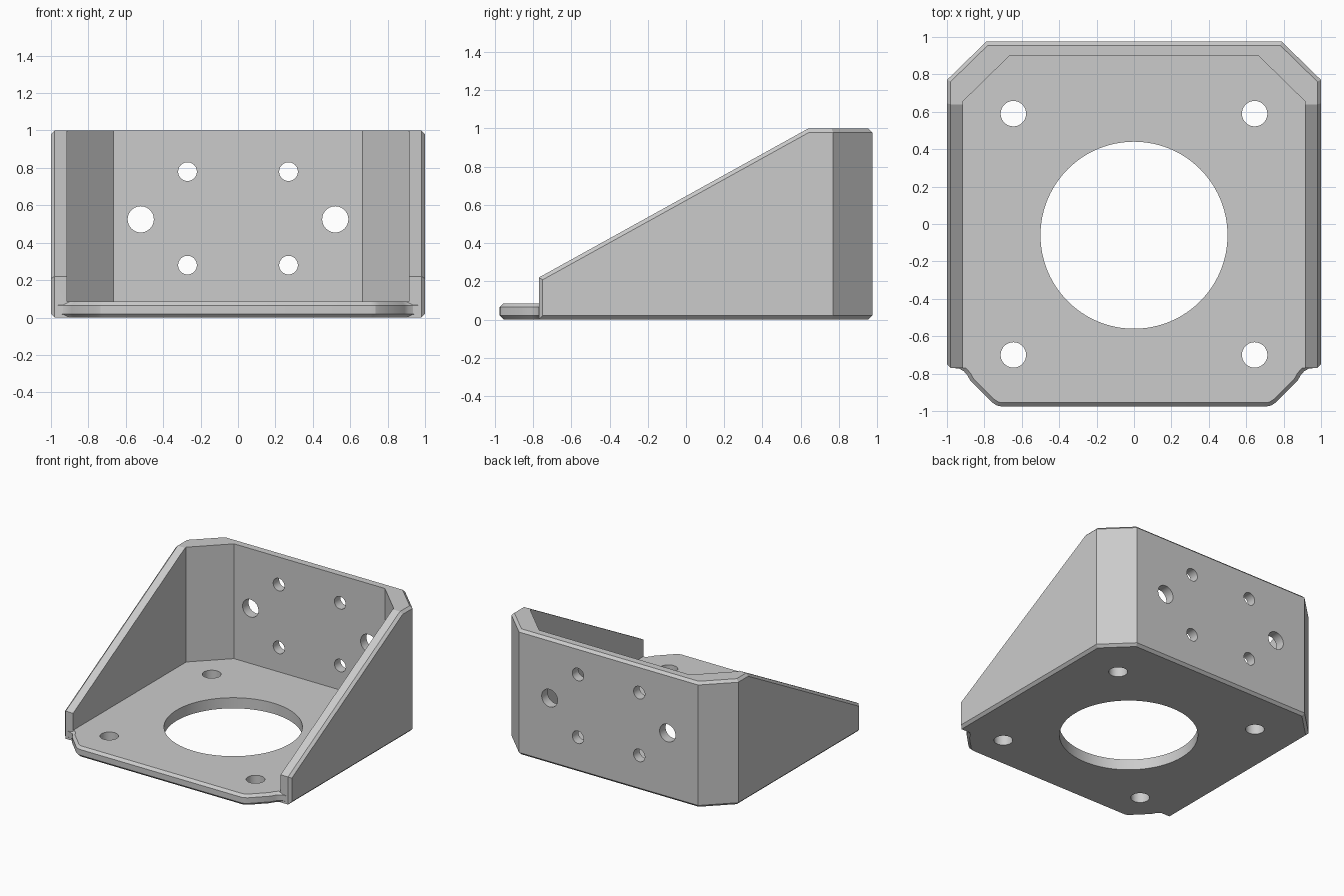
import bpy, bmesh, math
from mathutils import Vector

cube = bpy.data.objects.get("Cube")
if cube:
    bpy.data.objects.remove(cube, do_unlink=True)

FLOOR, EDGE, FRONT = 0.085, 0.02, -0.77

grey = bpy.data.materials.new("light grey")
grey.use_nodes = True
grey.diffuse_color = (0.6, 0.6, 0.6, 1)
grey.node_tree.nodes["Principled BSDF"].inputs["Base Color"].default_value = (0.6, 0.6, 0.6, 1)


def prism(half, z0, z1):
    """Solid from the right half of a symmetric outline, listed front to back."""
    bm = bmesh.new()
    outline = half + [(-x, y) for x, y in reversed(half)]
    face = bm.faces.new([bm.verts.new((x, y, z0)) for x, y in outline])
    ext = bmesh.ops.extrude_face_region(bm, geom=[face])
    bmesh.ops.translate(bm, vec=(0, 0, z1 - z0),
                        verts=[v for v in ext["geom"] if isinstance(v, bmesh.types.BMVert)])
    bmesh.ops.recalc_face_normals(bm, faces=bm.faces)
    return bm


def chamfer(bm, edges):
    bmesh.ops.bevel(bm, geom=edges, offset=EDGE, segments=1, affect='EDGES', profile=0.5)


def to_object(bm, name):
    bmesh.ops.recalc_face_normals(bm, faces=bm.faces)
    mesh = bpy.data.meshes.new(name)
    bm.to_mesh(mesh)
    bm.free()
    mesh.materials.append(grey)
    obj = bpy.data.objects.new(name, mesh)
    bpy.context.collection.objects.link(obj)
    return obj


def combine(target, other, operation):
    mod = target.modifiers.new(operation.lower(), 'BOOLEAN')
    mod.operation, mod.solver, mod.object = operation, 'EXACT', other
    bpy.context.view_layer.objects.active = target
    bpy.ops.object.modifier_apply(modifier=mod.name)
    bpy.data.objects.remove(other, do_unlink=True)


def drill(target, location, radius, along_y=False):
    bpy.ops.mesh.primitive_cylinder_add(
        vertices=96 if radius > 0.2 else 40, radius=radius, depth=0.4, location=location,
        rotation=(math.pi / 2 if along_y else 0, 0, 0))
    cutter = bpy.context.object
    cutter.name = "hole_cutter"
    cutter.data.materials.append(grey)
    combine(target, cutter, 'DIFFERENCE')


# Outer body with the sloping side walls
bm = prism([(1, FRONT), (1, 0.77), (0.79, 0.975)], 0, 1)
cut = bmesh.ops.bisect_plane(bm, geom=bm.verts[:] + bm.edges[:] + bm.faces[:],
                             plane_co=(0, FRONT, 0.22), plane_no=(0, -0.78, 1.41),
                             clear_outer=True)
bmesh.ops.holes_fill(bm, edges=[e for e in bm.edges if e.is_boundary], sides=0)
bmesh.ops.recalc_face_normals(bm, faces=bm.faces)
bm.normal_update()


def is_side(face):
    return abs(face.normal.z) < 0.1 and face.normal.y > -0.5


chamfer(bm, [e for e in bm.edges if sum(is_side(f) for f in e.link_faces) == 1])
bracket = to_object(bm, "motor_bracket")

# Front lip of the base, with scooped sides and rounded corners
lip = [(0.71, -0.975), (0.735, -0.97), (0.76, -0.953), (0.875, -0.838), (0.89, -0.81),
       (0.91, -0.787), (0.935, -0.773), (0.97, FRONT), (0.97, -0.7)]
bm = prism(lip, 0, FLOOR)
chamfer(bm, [e for e in bm.edges
             if abs(e.verts[0].co.z - e.verts[1].co.z) < 0.001
             and max(v.co.y for v in e.verts) < FRONT + 0.01])
combine(bracket, to_object(bm, "front_lip"), 'UNION')

# Open interior
bm = prism([(0.915, -1.2), (0.915, 0.655), (0.665, 0.9)], FLOOR, 1.3)
combine(bracket, to_object(bm, "interior_cutter"), 'DIFFERENCE')

# Large opening and corner holes in the base, fixing holes in the back
drill(bracket, (0, -0.06, 0.04), 0.5)
for side in (-1, 1):
    for y in (0.59, -0.7):
        drill(bracket, (side * 0.645, y, 0.04), 0.068)
    for z in (0.28, 0.78):
        drill(bracket, (side * 0.27, 0.94, z), 0.05, True)
    drill(bracket, (side * 0.52, 0.94, 0.525), 0.07, True)

# One material slot, smooth hole walls and crisp edges
bracket.data.materials.clear()
bracket.data.materials.append(grey)
for poly in bracket.data.polygons:
    poly.material_index = 0
bpy.ops.object.select_all(action='DESELECT')
bracket.select_set(True)
bpy.context.view_layer.objects.active = bracket
bpy.ops.object.shade_smooth_by_angle(angle=math.radians(20))
